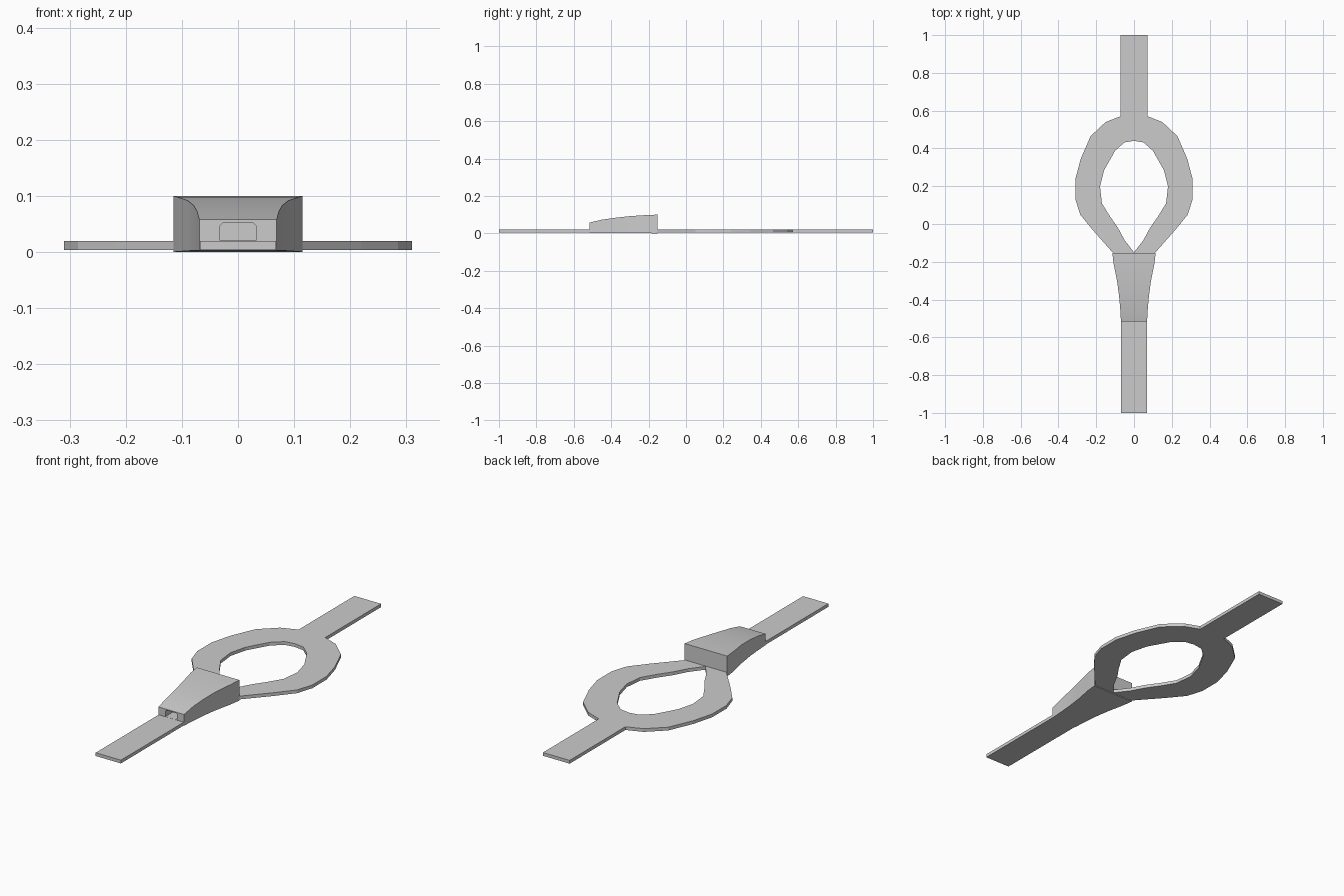
import bpy, bmesh

default = bpy.data.objects.get("Cube")
if default:
    bpy.data.objects.remove(default, do_unlink=True)

grey = bpy.data.materials.new("light grey")
grey.use_nodes = True
grey.diffuse_color = (0.6, 0.6, 0.6, 1)
grey.node_tree.nodes["Principled BSDF"].inputs["Base Color"].default_value = (0.6, 0.6, 0.6, 1)


def make_object(name, bm):
    bmesh.ops.recalc_face_normals(bm, faces=bm.faces)
    mesh = bpy.data.meshes.new(name)
    bm.to_mesh(mesh)
    bm.free()
    mesh.materials.append(grey)
    obj = bpy.data.objects.new(name, mesh)
    bpy.context.collection.objects.link(obj)
    return obj


def loft(name, sections):
    """Skin a list of equal-length closed rings and cap both ends."""
    bm = bmesh.new()
    rings = [[bm.verts.new(p) for p in ring] for ring in sections]
    for a, b in zip(rings, rings[1:]):
        for i in range(len(a)):
            j = (i + 1) % len(a)
            bm.faces.new((a[i], a[j], b[j], b[i]))
    bm.faces.new(rings[0])
    bm.faces.new(rings[-1])
    return make_object(name, bm)


# Flat strap with the eye-shaped loop: half outline, thickened and mirrored
outer = [(0, -1), (0.068, -1), (0.068, -0.515), (0.078, -0.36), (0.112, -0.152),
         (0.22, -0.03), (0.285, 0.05), (0.31, 0.13), (0.31, 0.24), (0.282, 0.345),
         (0.23, 0.465), (0.15, 0.54), (0.072, 0.57), (0.072, 1), (0, 1)]
inner = [(0, 0.44), (0.05, 0.432), (0.1, 0.388), (0.158, 0.285), (0.18, 0.2),
         (0.17, 0.11), (0.127, 0.04), (0.085, -0.02), (0.05, -0.085), (0, -0.15)]
bm = bmesh.new()
face = bm.faces.new([bm.verts.new((x, y, 0.004)) for x, y in outer + inner])
top = bmesh.ops.extrude_face_region(bm, geom=[face])["geom"]
bmesh.ops.translate(bm, vec=(0, 0, 0.016),
                    verts=[v for v in top if isinstance(v, bmesh.types.BMVert)])
seam = [f for f in bm.faces if all(abs(v.co.x) < 1e-5 for v in f.verts)]
bmesh.ops.recalc_face_normals(bm, faces=bm.faces)
bmesh.ops.delete(bm, geom=seam, context="FACES")
strap = make_object("strap_with_loop", bm)
mirror = strap.modifiers.new("mirror", "MIRROR")
mirror.use_clip = True

# Flared clasp housing: y, half width, underside and top height
stations = [(-0.515, 0.069, 0.003, 0.058), (-0.45, 0.073, 0.003, 0.073),
            (-0.38, 0.079, 0.003, 0.083), (-0.3, 0.09, 0.002, 0.092),
            (-0.21, 0.108, 0.001, 0.098), (-0.153, 0.115, 0, 0.1)]
housing = loft("clasp_housing", [
    [(-w, y, lo), (w, y, lo), (w, y, hi), (-w, y, hi)] for y, w, lo, hi in stations])

# Slot in the narrow end, with clipped upper corners
half = [(0.032, 0.0205), (0.032, 0.047), (0.026, 0.053)]
profile = half + [(-x, z) for x, z in reversed(half)]
cutter = loft("slot_cutter", [[(x, y, z) for x, z in profile] for y in (-0.6, -0.2)])
cutter.hide_render = True
cut = housing.modifiers.new("slot", "BOOLEAN")
cut.operation = "DIFFERENCE"
cut.object = cutter
bpy.context.view_layer.objects.active = housing
bpy.ops.object.modifier_apply(modifier=cut.name)
bpy.data.objects.remove(cutter, do_unlink=True)

# Gentle smoothing over the curved housing top and sides
bpy.ops.object.select_all(action="DESELECT")
housing.select_set(True)
bpy.ops.object.shade_smooth_by_angle(angle=0.5)
